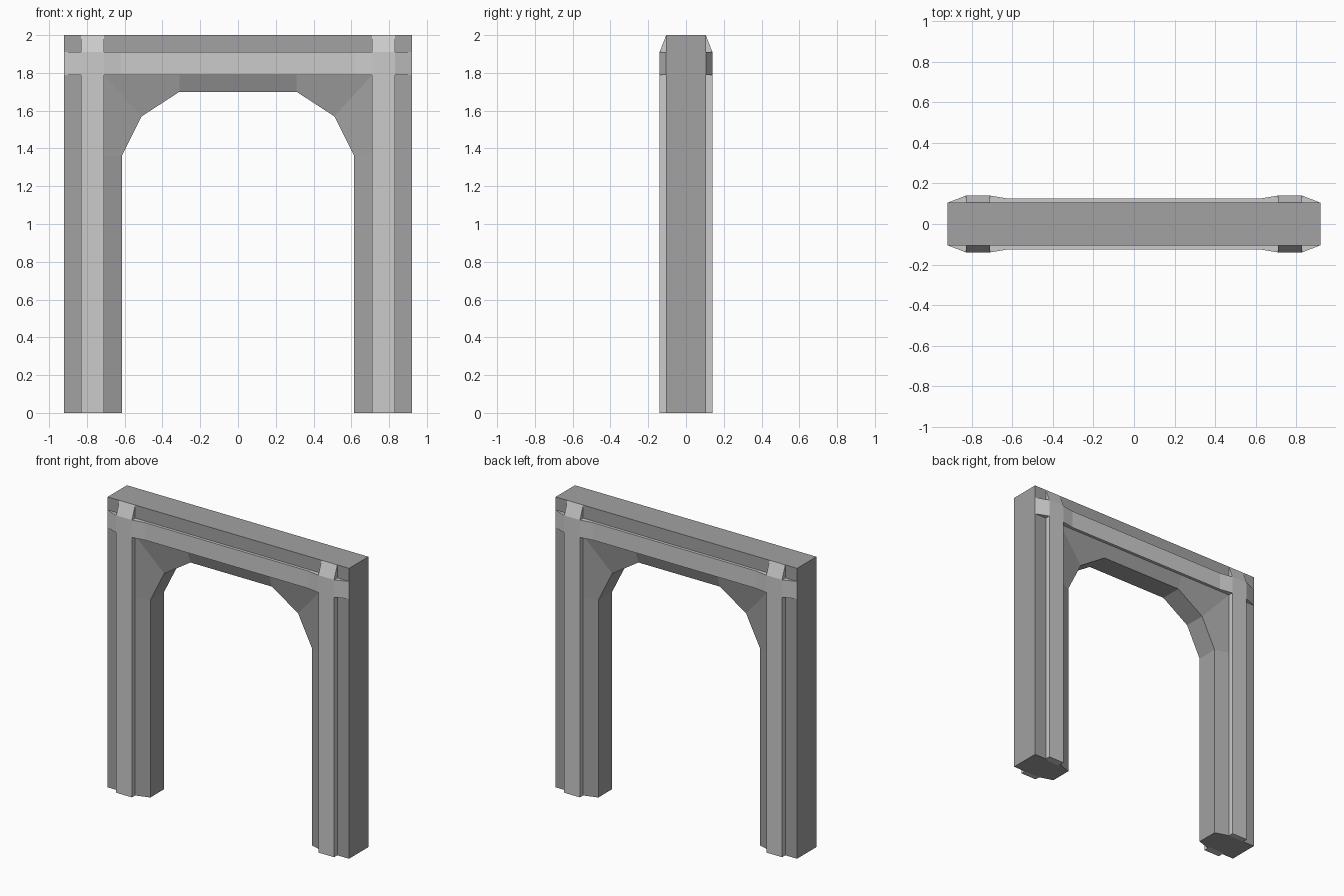
import bpy, bmesh
from mathutils import Vector

if "Cube" in bpy.data.objects:
    bpy.data.objects.remove(bpy.data.objects["Cube"])


def finish(name, bm):
    bmesh.ops.recalc_face_normals(bm, faces=bm.faces)
    mesh = bpy.data.meshes.new(name)
    bm.to_mesh(mesh)
    bm.free()
    obj = bpy.data.objects.new(name, mesh)
    bpy.context.collection.objects.link(obj)
    return obj


def skin(name, loops):
    """Bridge consecutive closed loops and cap both ends."""
    bm = bmesh.new()
    rings = [[bm.verts.new(p) for p in loop] for loop in loops]
    n = len(rings[0])
    for a, b in zip(rings, rings[1:]):
        for i in range(n):
            j = (i + 1) % n
            bm.faces.new((a[i], a[j], b[j], b[i]))
    bm.faces.new(rings[0])
    bm.faces.new(rings[-1])
    return finish(name, bm)


def mirrored(obj):
    m = obj.modifiers.new("Mirror", 'MIRROR')
    m.use_axis = (True, True, False)
    m.merge_threshold = 0.0001
    return obj


# Arch body: outer edge, panel line and bevelled opening edge at each station
stations = [
    ((0.92, 0.0), (0.71, 0.0), (0.615, 0.0)),
    ((0.92, 1.36), (0.71, 1.36), (0.615, 1.36)),
    ((0.92, 2.0), (0.71, 1.79), (0.51, 1.57)),
    ((0.31, 2.0), (0.31, 1.79), (0.31, 1.70)),
]
stations += [tuple((-x, z) for x, z in s) for s in reversed(stations)]
half_depths = (0.105, 0.105, 0.075)
loops = []
for s in stations:
    front = [Vector((x, -d, z)) for (x, z), d in zip(s, half_depths)]
    back = [Vector((x, d, z)) for (x, z), d in zip(s, half_depths)]
    loops.append(front + back[::-1])
body = skin("arch_body", loops)

dark = bpy.data.materials.new("dark_grey")
dark.diffuse_color = (0.36, 0.36, 0.36, 1)
dark.use_nodes = True
dark.node_tree.nodes["Principled BSDF"].inputs["Base Color"].default_value = dark.diffuse_color
body.data.materials.append(dark)

# Upright ribs: side profile (y, z) tapering into the top edge
rib = [(0.09, 0.0), (0.14, 0.0), (0.14, 1.91), (0.105, 2.0), (0.09, 1.99)]
mirrored(skin("upright_rib", [[(x, y, z) for y, z in rib] for x in (0.71, 0.83)]))

# Lintel rib: plan profile (x, y), thicker at the uprights and tapering to the ends
# The inner end at x = 0 is left open so the mirrored halves join
plan = [(0.0, 0.125), (0.62, 0.125), (0.71, 0.14), (0.83, 0.14), (0.92, 0.105)]
bm = bmesh.new()
cols = [[bm.verts.new(p) for p in ((x, 0.09, 1.79), (x, y, 1.79), (x, y, 1.91), (x, 0.09, 1.91))]
        for x, y in plan]
for a, b in zip(cols, cols[1:]):
    for i in range(3):
        bm.faces.new((a[i], a[i + 1], b[i + 1], b[i]))
mirrored(finish("lintel_rib", bm))
